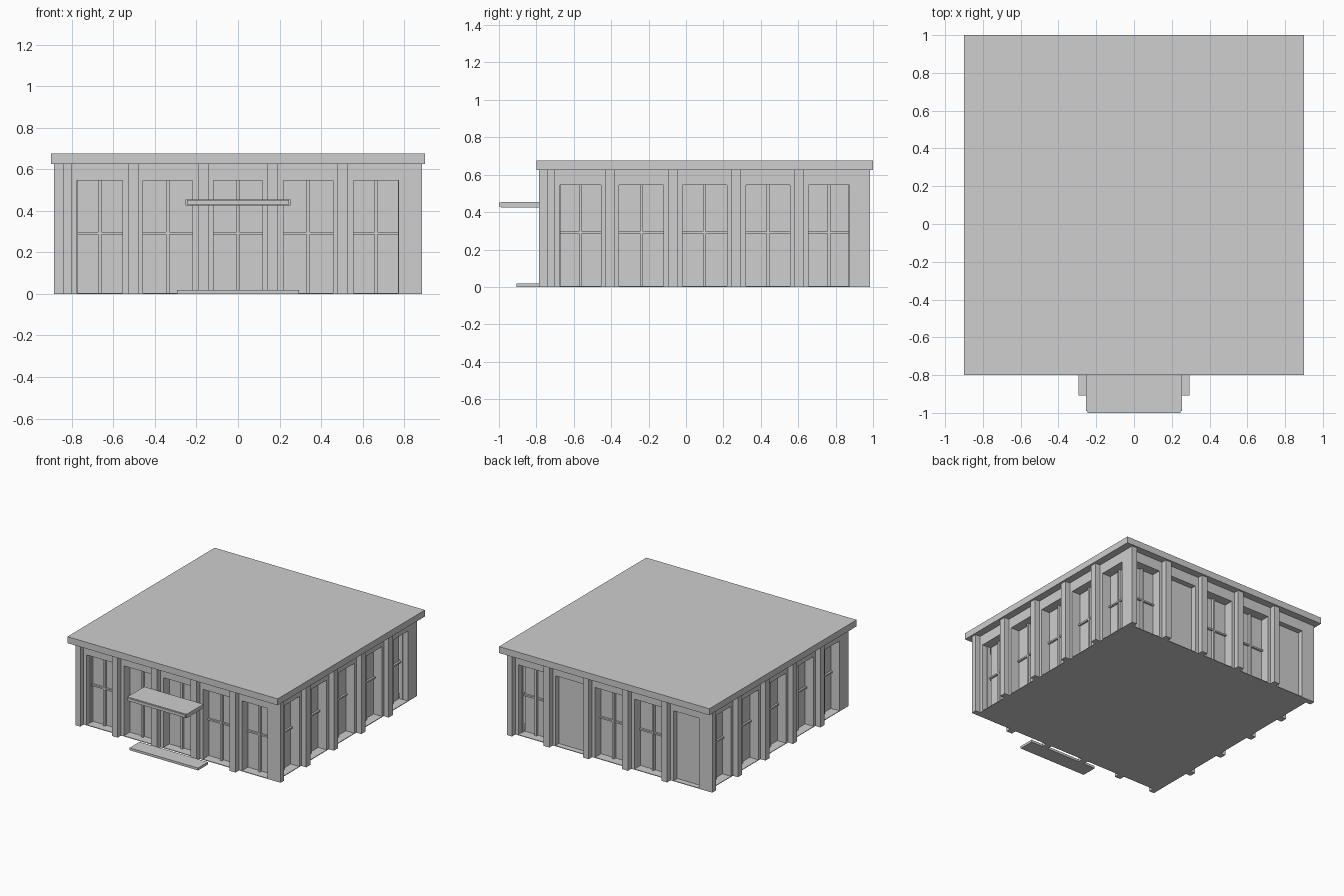
import bpy
import bmesh
from math import pi
from mathutils import Matrix, Vector

cube = bpy.data.objects.get("Cube")
if cube:
    bpy.data.objects.remove(cube, do_unlink=True)

stone = bpy.data.materials.new("light_grey")
stone.use_nodes = True
GREY = (0.62, 0.62, 0.62, 1)
stone.diffuse_color = GREY
stone.node_tree.nodes["Principled BSDF"].inputs["Base Color"].default_value = GREY

CENTRE_Y = 0.1      # middle of the building
FACE = 0.843        # distance from the middle to a wall face
WALL_TOP = 0.625
OPENING_TOP = 0.545
OPENINGS = [(-0.775, -0.555), (-0.457, -0.22), (-0.118, 0.118),
            (0.22, 0.457), (0.555, 0.773)]
PILASTERS = [-0.505, -0.168, 0.168, 0.503]


def finish(name, bm, side=0):
    """Turn a mesh drawn for the front into one on the given side."""
    bmesh.ops.recalc_face_normals(bm, faces=bm.faces)
    place = Matrix.Translation((0, CENTRE_Y, 0)) @ Matrix.Rotation(side * pi / 2, 4, 'Z')
    bm.transform(place)
    mesh = bpy.data.meshes.new(name)
    bm.to_mesh(mesh)
    bm.free()
    mesh.materials.append(stone)
    obj = bpy.data.objects.new(name, mesh)
    bpy.context.collection.objects.link(obj)


def add_box(bm, x0, x1, y0, y1, z0, z1):
    size = Matrix.Diagonal((x1 - x0, y1 - y0, z1 - z0, 1))
    mid = Matrix.Translation(((x0 + x1) / 2, (y0 + y1) / 2, (z0 + z1) / 2))
    bmesh.ops.create_cube(bm, size=1, matrix=mid @ size)


def box(name, *bounds):
    bm = bmesh.new()
    add_box(bm, *bounds)
    finish(name, bm)


def arcade(name, side, start, end, y, depth):
    """Wall with openings that reach the floor."""
    outline = [(start, WALL_TOP), (start, 0)]
    for a, b in OPENINGS:
        outline += [(a, 0), (a, OPENING_TOP), (b, OPENING_TOP), (b, 0)]
    outline += [(end, 0), (end, WALL_TOP)]
    bm = bmesh.new()
    face = bm.faces.new([bm.verts.new((x, y, z)) for x, z in outline])
    grown = bmesh.ops.extrude_face_region(bm, geom=[face], use_keep_orig=True)
    moved = [v for v in grown["geom"] if isinstance(v, bmesh.types.BMVert)]
    bmesh.ops.translate(bm, verts=moved, vec=Vector((0, depth, 0)))
    finish(name, bm, side)


# Four sides, each turned a quarter from the last
for side, label in enumerate(["front", "left", "back", "right"]):
    arcade(label + "_wall", side, -0.8, 0.885, -FACE, 0.043)
    arcade(label + "_reveals", side, -0.8, 0.8, -0.8, 0.03)

    # Pilasters between bays
    bm = bmesh.new()
    for x in PILASTERS:
        add_box(bm, x - 0.025, x + 0.025, -0.885, -FACE, 0, WALL_TOP)
    finish(label + "_pilasters", bm, side)

    # Glazing behind the openings
    bm = bmesh.new()
    add_box(bm, -0.77, 0.77, -0.77, -0.76, 0, WALL_TOP)
    finish(label + "_glazing", bm, side)

    # Mullions and transoms, with plain panels in two rear bays
    bars, panels = bmesh.new(), bmesh.new()
    for bay, (a, b) in enumerate(OPENINGS):
        if label == "back" and bay in (1, 4):
            add_box(panels, a, b, -0.8, -0.77, 0, OPENING_TOP)
            continue
        mid = (a + b) / 2
        add_box(bars, mid - 0.008, mid + 0.008, -0.79, -0.77, 0, OPENING_TOP)
        add_box(bars, a, b, -0.785, -0.77, 0.285, 0.297)
    finish(label + "_window_bars", bars, side)
    if panels.faces:
        finish(label + "_plain_panels", panels, side)
    else:
        panels.free()

# Floor and flat roof
box("floor_slab", -FACE, FACE, -FACE, FACE, 0, 0.005)
box("roof_slab", -0.9, 0.9, -0.9, 0.9, WALL_TOP, 0.675)

# Entrance canopy and step
box("entrance_canopy", -0.253, 0.253, -1.09, -0.885, 0.425, 0.455)
box("canopy_front_lip", -0.245, 0.245, -1.1, -1.09, 0.43, 0.452)
box("entrance_step", -0.293, 0.293, -1.007, -0.885, 0, 0.018)
